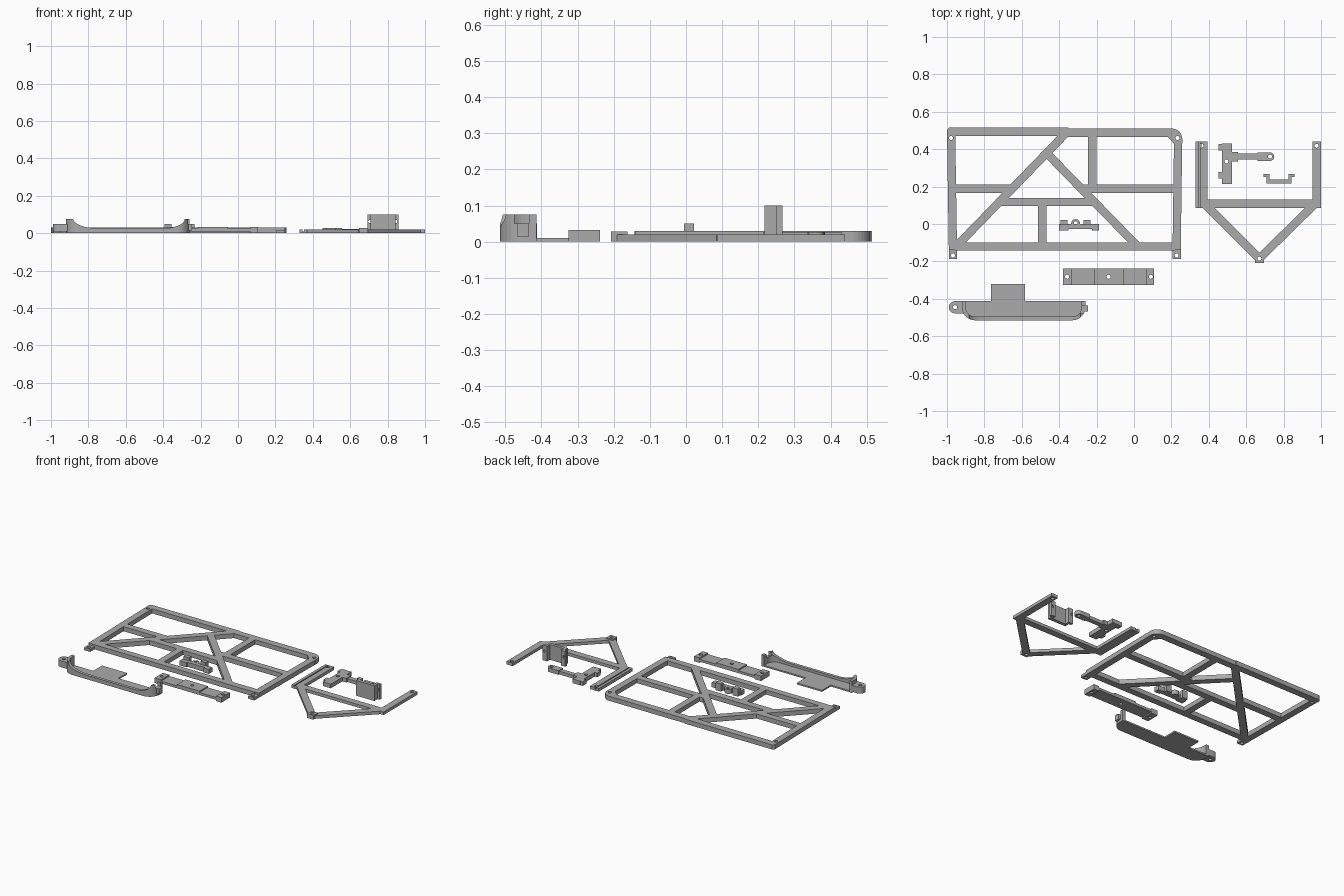
import bpy, bmesh, math
from mathutils import Vector

cube = bpy.data.objects.get("Cube")
if cube:
    bpy.data.objects.remove(cube)

GREY = (0.41, 0.41, 0.41, 1)
mat = bpy.data.materials.new("plain grey")
mat.use_nodes = True
mat.diffuse_color = GREY
mat.node_tree.nodes["Principled BSDF"].inputs["Base Color"].default_value = GREY


def prism(name, pts, lo, hi, axis="z"):
    """Extrude a 2D outline along z (xy outline) or along y (xz outline)."""
    place = (lambda p, h: (p[0], p[1], h)) if axis == "z" else (lambda p, h: (p[0], h, p[1]))
    bm = bmesh.new()
    low = [bm.verts.new(place(p, lo)) for p in pts]
    top = [bm.verts.new(place(p, hi)) for p in pts]
    bm.faces.new(low)
    bm.faces.new(top)
    n = len(pts)
    for i in range(n):
        j = (i + 1) % n
        bm.faces.new((low[i], low[j], top[j], top[i]))
    bmesh.ops.recalc_face_normals(bm, faces=bm.faces)
    mesh = bpy.data.meshes.new(name)
    bm.to_mesh(mesh)
    bm.free()
    ob = bpy.data.objects.new(name, mesh)
    bpy.context.collection.objects.link(ob)
    mesh.materials.append(mat)
    return ob


def box(name, x0, x1, y0, y1, z0, z1):
    return prism(name, [(x0, y0), (x1, y0), (x1, y1), (x0, y1)], z0, z1)


def bar(name, p, q, z1, width=0.044):
    p, q = Vector(p), Vector(q)
    d = (q - p).normalized() * width / 2
    side = Vector((-d.y, d.x))
    return prism(name, [p + side, p - side, q - side, q + side], 0, z1)


def arc(cx, cy, r, a0, a1, steps=8):
    angles = [math.radians(a0 + (a1 - a0) * i / steps) for i in range(steps + 1)]
    return [(cx + r * math.cos(a), cy + r * math.sin(a)) for a in angles]


def boolean(ob, cutter, op="DIFFERENCE"):
    mod = ob.modifiers.new("cut", "BOOLEAN")
    mod.operation, mod.solver, mod.object = op, "EXACT", cutter
    bpy.context.view_layer.objects.active = ob
    bpy.ops.object.modifier_apply(modifier=mod.name)
    bpy.data.objects.remove(cutter)


def hole(ob, a, b, r=0.011, axis="z"):
    circle = arc(a, b, r, 0, 337.5, 15)
    boolean(ob, prism("hole_cutter", circle, -1, 1, axis))


# Main frame: outer rails
T = 0.03
left_rail = bar("left_rail", (-0.978, 0.5), (-0.968, -0.14), T)
right_rail = bar("right_rail", (0.236, 0.46), (0.228, -0.14), T)
back_rail = prism("back_rail", [(-1, 0.47), (-1, 0.503), (-0.988, 0.515), (-0.35, 0.515),
                                (-0.35, 0.47)], 0, T)
corner = [(-0.36, 0.465), (0.18, 0.465), (0.214, 0.43), (0.258, 0.43)]
corner += arc(0.203, 0.455, 0.055, 0, 90) + [(-0.36, 0.51)]
corner_rail = prism("back_corner_rail", corner, 0, T)
hole(back_rail, -0.978, 0.46)
hole(left_rail, -0.978, 0.46)
hole(corner_rail, 0.233, 0.46)
hole(right_rail, 0.233, 0.46)
box("front_rail", -0.96, 0.22, -0.143, -0.1, 0, T)
for name, x in (("left_foot", -0.968), ("right_foot", 0.228)):
    foot = box(name, x - 0.022, x + 0.022, -0.188, -0.135, 0, 0.018)
    hole(foot, x, -0.168)

# Main frame: inner braces
bar("long_diagonal", (-0.95, -0.12), (-0.365, 0.485), T)
bar("short_diagonal", (-0.47, 0.382), (0.015, -0.115), T)
bar("left_cross_brace", (-0.97, 0.188), (-0.66, 0.188), T)
bar("right_cross_brace", (-0.27, 0.188), (0.23, 0.188), T)
bar("middle_brace", (-0.72, 0.117), (-0.22, 0.117), T)
bar("back_post", (-0.223, 0.48), (-0.223, 0.19), T)
bar("front_post", (-0.49, 0.11), (-0.49, -0.12), T)

# Fork frame with a double left arm and pointed nose
F = 0.02
box("fork_left_lip", 0.328, 0.346, 0.086, 0.44, 0, F)
box("fork_left_web", 0.34, 0.36, 0.086, 0.44, 0, 0.01)
arms = [("fork_left_arm", 0.353, 0.392, 0.361), ("fork_right_arm", 0.955, 1.0, 0.976)]
for name, x0, x1, hx in arms:
    hole(box(name, x0, x1, 0.086, 0.44, 0, F), hx, 0.418)
box("fork_crossbar", 0.39, 0.96, 0.086, 0.13, 0, F)
bar("fork_left_strut", (0.385, 0.1), (0.66, -0.175), F)
bar("fork_right_strut", (0.96, 0.1), (0.68, -0.175), F)
nose = box("fork_nose", 0.647, 0.695, -0.208, -0.162, 0, 0.028)
hole(nose, 0.67, -0.185)

# T shaped arm bracket
plate = box("bracket_plate", 0.47, 0.525, 0.215, 0.43, 0, 0.027)
hole(plate, 0.494, 0.334)
for y in (0.41, 0.26):
    box("bracket_tab", 0.452, 0.475, y - 0.018, y + 0.018, 0, 0.027)
box("bracket_shoulder", 0.52, 0.555, 0.335, 0.385, 0, 0.027)
box("bracket_arm", 0.55, 0.67, 0.345, 0.376, 0, 0.022)
head = prism("bracket_head", [(0.66, 0.383), (0.66, 0.337)] + arc(0.727, 0.36, 0.023, -90, 90), 0, 0.027)
hole(head, 0.727, 0.36)

# Upright U bracket
box("upright_face", 0.71, 0.84, 0.217, 0.238, 0, 0.1)
for s in (-1, 1):
    c = 0.775
    xs = sorted((c + s * 0.05, c + s * 0.066))
    box("upright_side", *xs, 0.217, 0.267, 0, 0.1)
    xs = sorted((c + s * 0.05, c + s * 0.082))
    flange = box("upright_flange", *xs, 0.25, 0.267, 0, 0.1)
    hole(flange, c + s * 0.07, 0.062, 0.009, "y")

# Small clip with posts and a ring
box("clip_bar", -0.4, -0.187, -0.027, 0.0, 0, 0.03)
for x in (-0.373, -0.25):
    box("clip_post", x - 0.02, x + 0.018, -0.005, 0.022, 0, 0.05)
for x0, x1 in ((-0.4, -0.35), (-0.225, -0.187)):
    box("clip_end", x0, x1, -0.036, 0.0, 0, 0.03)
ring = prism("clip_ring", arc(-0.312, 0.002, 0.024, 0, 345, 23), 0, 0.03)
hole(ring, -0.312, 0.005, 0.01)

# Stepped mounting strip
Y0, Y1 = -0.325, -0.238
for x0, x1, hx in ((-0.38, -0.333, -0.358), (0.068, 0.107, 0.09)):
    hole(box("strip_end", x0, x1, Y0, Y1, 0, 0.033), hx, -0.282)
box("strip_bridge", -0.335, -0.213, Y0, Y1, 0.008, 0.024)
box("strip_bridge", -0.055, 0.07, Y0, Y1, 0.008, 0.024)
hole(box("strip_center", -0.215, -0.053, Y0, Y1, 0.008, 0.033), -0.136, -0.282)


# Curved tray: rounded wall trimmed by a scooped profile
def tray_outline(inset, back):
    r = 0.07 - inset
    return ([(-0.92 + inset, back)] + arc(-0.85, -0.445, r, 180, 270)
            + arc(-0.33, -0.445, r, 270, 360) + [(-0.26 - inset, back)])


wall = prism("tray_wall", tray_outline(0, -0.413), 0, 0.1)
boolean(wall, prism("inner_cutter", tray_outline(0.02, -0.3), -1, 1))
scoop = [(-1.0, -0.01), (-1.0, 0.075), (-0.882, 0.075)]
scoop += [(-0.745 + 0.135 * math.cos(t), 0.026 + 0.049 * (1 - math.sin(t - math.pi / 2 if t > 9 else math.pi - t)))
          for t in [math.pi - i * math.pi / 16 for i in range(1, 9)]]
scoop += [(-0.4 + 0.115 * math.sin(t), 0.026 + 0.049 * (1 - math.cos(t)))
          for t in [i * math.pi / 16 for i in range(9)]]
scoop += [(-0.2, 0.075), (-0.2, -0.01)]
boolean(wall, prism("scoop_cutter", scoop, -1, 1, "y"), "INTERSECT")
boolean(wall, box("notch_cutter", -0.3, -0.2, -0.475, -0.435, 0.05, 0.2))
prism("tray_floor", tray_outline(0.004, -0.413), 0, 0.01)
box("tray_tongue", -0.765, -0.582, -0.42, -0.322, 0, 0.01)
box("tray_right_tab", -0.27, -0.247, -0.468, -0.435, 0.015, 0.05)
ear = prism("tray_left_ear", [(-0.91, -0.478), (-0.91, -0.412)] + arc(-0.957, -0.445, 0.033, 90, 270), 0.008, 0.05)
hole(ear, -0.957, -0.445)
